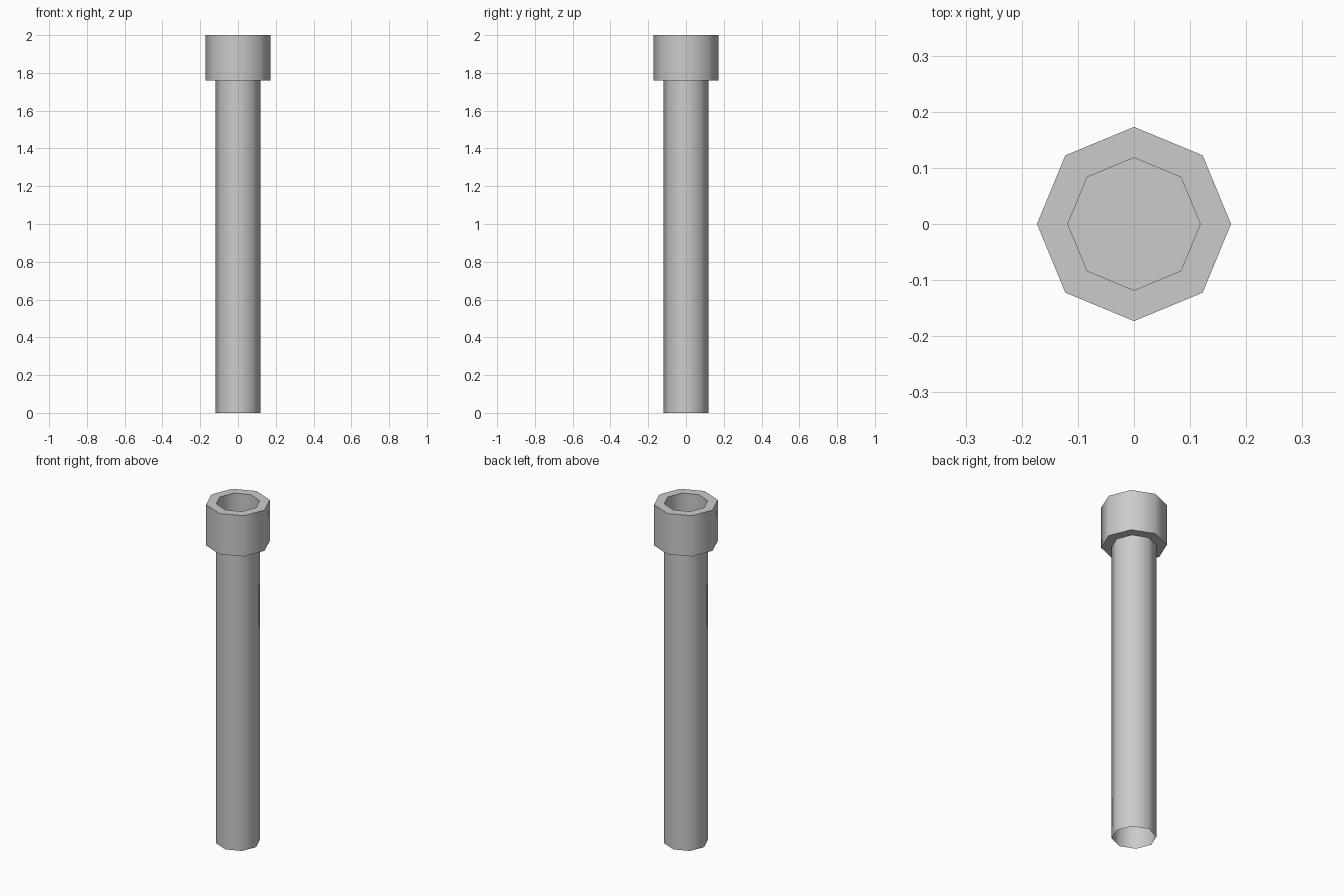
import bpy, bmesh
from math import cos, sin, pi, radians

if "Cube" in bpy.data.objects:
    bpy.data.objects.remove(bpy.data.objects["Cube"])

SIDES = 8
SHAFT_R, HEAD_R = 0.118, 0.173
HEAD_Z, TOP_Z = 1.76, 2.0


def lathe(name, profile, cap_end=False):
    """Sweep (radius, height) points around z as an eight-sided shell."""
    bm = bmesh.new()
    rings = [[bm.verts.new((r * cos(2 * pi * i / SIDES), r * sin(2 * pi * i / SIDES), z))
              for i in range(SIDES)] for r, z in profile]
    for a, b in zip(rings, rings[1:]):
        for i in range(SIDES):
            j = (i + 1) % SIDES
            bm.faces.new((a[i], a[j], b[j], b[i]))
    if cap_end:
        bm.faces.new(rings[-1])
    mesh = bpy.data.meshes.new(name)
    bm.to_mesh(mesh)
    bm.free()
    obj = bpy.data.objects.new(name, mesh)
    bpy.context.collection.objects.link(obj)
    bpy.ops.object.select_all(action='DESELECT')
    obj.select_set(True)
    bpy.context.view_layer.objects.active = obj
    bpy.ops.object.shade_smooth_by_angle(angle=radians(60))
    return obj


# Thin hollow shaft, open at the bottom
lathe("pipe_shaft", [(SHAFT_R, 0), (SHAFT_R, HEAD_Z)])

# Wider collar: underside, outer wall, rim, inner wall and socket floor
lathe("pipe_collar", [(SHAFT_R, HEAD_Z), (HEAD_R, HEAD_Z), (HEAD_R, TOP_Z),
                      (SHAFT_R, TOP_Z), (SHAFT_R, HEAD_Z + 0.005)], cap_end=True)
